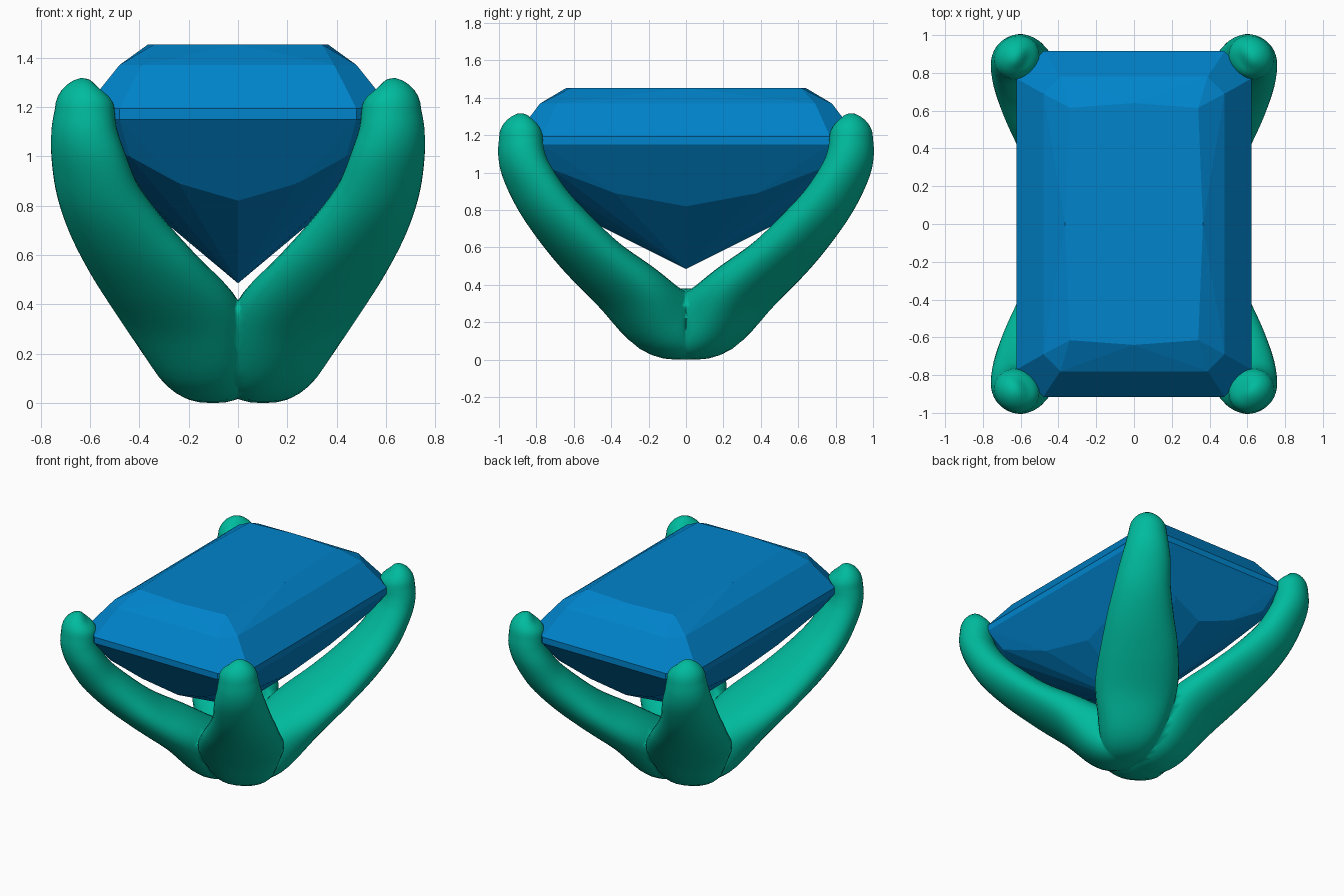
import bpy, bmesh, math
from mathutils import Vector

if "Cube" in bpy.data.objects:
    bpy.data.objects.remove(bpy.data.objects["Cube"])


def material(name, color):
    m = bpy.data.materials.new(name)
    m.diffuse_color = color
    m.use_nodes = True
    m.node_tree.nodes["Principled BSDF"].inputs["Base Color"].default_value = m.diffuse_color
    return m


def make_object(name, bm, mat):
    me = bpy.data.meshes.new(name)
    bm.to_mesh(me)
    bm.free()
    ob = bpy.data.objects.new(name, me)
    bpy.context.collection.objects.link(ob)
    me.materials.append(mat)
    return ob


# Step-cut gemstone: hull of one quadrant of facet corners, mirrored
quadrant = [
    (0.34, 0.615, 1.453), (0.0, 0.64, 1.453), (0.365, 0.0, 1.453),   # table
    (0.39, 0.78, 1.37), (0.48, 0.69, 1.37),                          # crown step
    (0.48, 0.915, 1.193), (0.622, 0.77, 1.193),                      # girdle top
    (0.48, 0.915, 1.15), (0.622, 0.77, 1.15),                        # girdle bottom
    (0.44, 0.80, 1.0), (0.53, 0.72, 1.02),                           # pavilion
    (0.24, 0.722, 0.89), (0.447, 0.38, 0.89),
    (0.0, 0.67, 0.82), (0.40, 0.0, 0.82), (0.0, 0.0, 0.485),
]
points = {(x * i, y * j, z) for x, y, z in quadrant for i in (-1, 1) for j in (-1, 1)}
bm = bmesh.new()
for p in sorted(points):
    bm.verts.new(p)
bmesh.ops.convex_hull(bm, input=bm.verts)
bmesh.ops.dissolve_limit(bm, angle_limit=math.radians(1), verts=bm.verts, edges=bm.edges)
bmesh.ops.recalc_face_normals(bm, faces=bm.faces)
make_object("gemstone", bm, material("blue", (0.0, 0.23, 0.60, 1)))

# Prong path: centre x, y, z, half width, half thickness, section exponent
path = [
    (0.10, 0.0, 0.19, 0.20, 0.19, 0.85),
    (0.135, 0.13, 0.215, 0.225, 0.185, 0.85),
    (0.245, 0.315, 0.385, 0.275, 0.15, 0.95),
    (0.37, 0.495, 0.54, 0.26, 0.13, 1.0),
    (0.485, 0.645, 0.70, 0.222, 0.126, 1.0),
    (0.565, 0.765, 0.85, 0.187, 0.121, 1.0),
    (0.607, 0.85, 1.00, 0.163, 0.116, 1.0),
    (0.623, 0.88, 1.10, 0.142, 0.116, 1.0),
    (0.621, 0.883, 1.19, 0.125, 0.112, 1.0),
]


def spline(a, b, c, d, t):
    return [0.5 * (2 * q + (r - p) * t + (2 * p - 5 * q + 4 * r - s) * t * t
                   + (3 * q - p - 3 * r + s) * t ** 3) for p, q, r, s in zip(a, b, c, d)]


def power(v, e):
    return math.copysign(abs(v) ** e, v)


# Mirrored first control keeps the join at y = 0 smooth
first = (path[1][0], -path[1][1]) + path[1][2:]
last = tuple(2 * a - b for a, b in zip(path[-1], path[-2]))
ctrl = [first] + path + [last]
samples = [spline(*ctrl[i:i + 4], k / 5) for i in range(len(path) - 1) for k in range(5)]
samples.append(list(path[-1]))
# Rounded tip, leaning slightly over the stone
for k in range(1, 8):
    a = math.pi / 2 * k / 8
    lean = 1 - math.cos(a)
    samples.append([0.621 - 0.03 * lean, 0.883 - 0.015 * lean,
                    1.19 + 0.11 * math.sin(a), 0.125 * math.cos(a), 0.112 * math.cos(a), 1.0])

bm = bmesh.new()
rings = []
N = 32
centres = [Vector(s[:3]) for s in samples]
for i, s in enumerate(samples):
    d = centres[min(i + 1, len(samples) - 1)] - centres[max(i - 1, 0)]
    if i == 0:
        d = Vector((0, 1, 0))
    d.normalize()
    side = Vector((0.82, -0.57, 0))
    side = (side - d * side.dot(d)).normalized()
    up = side.cross(d)
    ring = []
    for k in range(N):
        a = 2 * math.pi * k / N
        ring.append(bm.verts.new(centres[i] + side * s[3] * power(math.cos(a), s[5])
                                 + up * s[4] * power(math.sin(a), s[5])))
    rings.append(ring)
for v in rings[0]:
    v.co.y = 0
for r, q in zip(rings, rings[1:]):
    for k in range(N):
        bm.faces.new((r[k], r[(k + 1) % N], q[(k + 1) % N], q[k]))
bm.faces.new(rings[-1])
bmesh.ops.recalc_face_normals(bm, faces=bm.faces)
# Level the underside of the base
for v in bm.verts:
    v.co.z = max(v.co.z, 0.0)
# Trim at the centre planes so the mirrored prongs meet cleanly
for n in ((1, 0, 0), (0, 1, 0)):
    bmesh.ops.bisect_plane(bm, geom=bm.verts[:] + bm.edges[:] + bm.faces[:], dist=1e-5,
                           plane_co=(0, 0, 0), plane_no=n, clear_inner=True)
prongs = make_object("prongs", bm, material("green", (0.0, 0.50, 0.34, 1)))
mirror = prongs.modifiers.new("mirror", 'MIRROR')
mirror.use_axis = (True, True, False)
mirror.use_clip = True
bpy.context.view_layer.objects.active = prongs
prongs.select_set(True)
bpy.ops.object.shade_smooth_by_angle(angle=math.radians(50))
